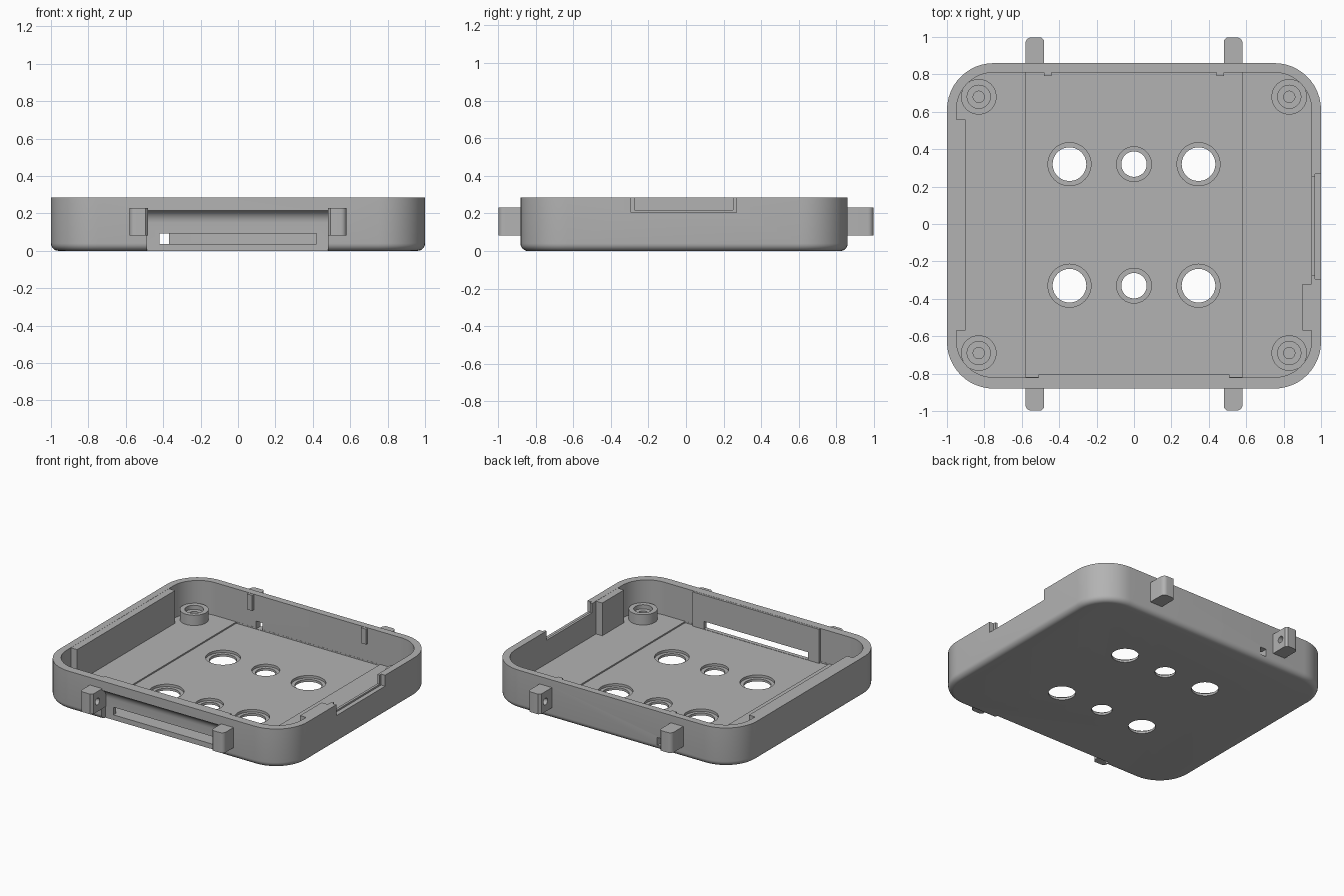
import bpy, bmesh, math
from mathutils import Matrix

old = bpy.data.objects.get("Cube")
if old:
    bpy.data.objects.remove(old, do_unlink=True)

grey = bpy.data.materials.new("plain grey")
grey.use_nodes = True
colour = (0.45, 0.45, 0.45, 1)
grey.diffuse_color = colour
grey.node_tree.nodes["Principled BSDF"].inputs["Base Color"].default_value = colour


def make(name, bm):
    bmesh.ops.recalc_face_normals(bm, faces=bm.faces[:])
    mesh = bpy.data.meshes.new(name)
    bm.to_mesh(mesh)
    bm.free()
    mesh.materials.append(grey)
    obj = bpy.data.objects.new(name, mesh)
    bpy.context.collection.objects.link(obj)
    return obj


def loft(name, rings):
    """Skin a stack of equal closed rings and cap both ends."""
    bm = bmesh.new()
    loops = [[bm.verts.new(p) for p in ring] for ring in rings]
    n = len(loops[0])
    for a, b in zip(loops, loops[1:]):
        for i in range(n):
            j = (i + 1) % n
            bm.faces.new((a[i], a[j], b[j], b[i]))
    bm.faces.new(loops[0])
    bm.faces.new(loops[-1])
    return make(name, bm)


def box(name, x0, x1, y0, y1, z0, z1):
    corners = [(x0, y0), (x1, y0), (x1, y1), (x0, y1)]
    return loft(name, [[(x, y, z) for x, y in corners] for z in (z0, z1)])


def rounded(x0, x1, y0, y1, r, z, steps=12):
    ring = []
    centres = [(x1 - r, y1 - r), (x0 + r, y1 - r), (x0 + r, y0 + r), (x1 - r, y0 + r)]
    for k, (cx, cy) in enumerate(centres):
        for i in range(steps + 1):
            a = math.pi / 2 * (k + i / steps)
            ring.append((cx + r * math.cos(a), cy + r * math.sin(a), z))
    return ring


def disc(x, y, r, z, n=48):
    return [(x + r * math.cos(2 * math.pi * i / n), y + r * math.sin(2 * math.pi * i / n), z)
            for i in range(n)]


def lathe(name, x, y, profile):
    return loft(name, [disc(x, y, r, z) for r, z in profile])


def boolean(target, tool, operation="DIFFERENCE"):
    mod = target.modifiers.new("cut", "BOOLEAN")
    mod.operation = operation
    mod.solver = "EXACT"
    mod.object = tool
    bpy.context.view_layer.objects.active = target
    bpy.ops.object.modifier_apply(modifier=mod.name)
    bpy.data.objects.remove(tool, do_unlink=True)


def smooth(obj):
    bpy.ops.object.select_all(action="DESELECT")
    obj.select_set(True)
    bpy.context.view_layer.objects.active = obj
    bpy.ops.object.shade_smooth_by_angle(angle=math.radians(30))


TOP = 0.285
FLOOR = 0.035
FRONT, BACK = -0.88, 0.86

# Tray shell with a rounded bottom edge
fillet = 0.04
rings = []
for i in range(7):
    a = math.pi / 2 * i / 6
    d = fillet * (1 - math.sin(a))
    rings.append(rounded(-1 + d, 1 - d, FRONT + d, BACK - d, 0.25 - d, fillet * (1 - math.cos(a))))
rings.append(rounded(-1, 1, FRONT, BACK, 0.25, TOP))
tray = loft("tray", rings)
boolean(tray, loft("cavity", [rounded(-0.95, 0.95, -0.82, 0.81, 0.2, z) for z in (0.045, 0.5)]))

# Sunken centre of the floor
boolean(tray, box("floor_step", -0.58, 0.58, -0.819, 0.809, FLOOR, 0.2))

# Thickened stretches of wall
boolean(tray, box("left_rib", -0.97, -0.9, -0.57, 0.56, 0.02, TOP - 0.001), "UNION")
boolean(tray, box("right_rib", 0.9, 0.97, -0.57, -0.32, 0.02, TOP - 0.001), "UNION")
boolean(tray, box("front_panel", -0.51, 0.51, -0.85, -0.805, 0.02, TOP - 0.001), "UNION")

# Front recess with a curved ceiling
profile = [(-1.1, -0.1), (-0.835, -0.1)]
for i in range(9):
    a = math.pi / 2 * i / 8
    profile.append((-0.9 + 0.065 * math.cos(a), 0.15 + 0.07 * math.sin(a)))
profile.append((-1.1, 0.22))
boolean(tray, loft("recess", [[(x, y, z) for y, z in profile] for x in (-0.487, 0.48)]))

# Long front slot and small back opening
boolean(tray, box("front_slot", -0.42, 0.42, -1, -0.7, 0.037, 0.093))
boolean(tray, box("back_slot", -0.42, -0.37, 0.7, 1, 0.037, 0.093))

# Stepped notch in the right rim
boolean(tray, box("notch", 0.92, 1.1, -0.273, 0.25, 0.217, 0.4))
boolean(tray, box("notch_rebate", 0.968, 1.1, -0.293, 0.268, 0.205, 0.4))

# Counterbored holes through the floor
for y in (-0.33, 0.32):
    for x, wide, narrow in ((-0.345, 0.115, 0.09), (0, 0.093, 0.068), (0.345, 0.115, 0.09)):
        boolean(tray, lathe("hole", x, y, [(narrow, -0.1), (narrow, 0.017), (wide, 0.017), (wide, 0.2)]))
smooth(tray)

# Corner screw bosses
for x in (-0.83, 0.83):
    for y in (-0.69, 0.68):
        boss = lathe("screw_boss", x, y, [(0.095, 0.03), (0.095, 0.12), (0.062, 0.12),
                                          (0.062, 0.09), (0.03, 0.09), (0.03, 0.045)])
        smooth(boss)

# Small clips inside the back wall
for x in (-0.46, 0.46):
    box("back_clip", x - 0.02, x + 0.02, 0.79, 0.83, 0.17, TOP - 0.002)

# Hinge lugs with pin sockets on their inner faces
for sx in (-1, 1):
    for sy in (-1, 1):
        outline = [(0.48, 0.83), (0.48, 0.98), (0.495, 0.997)]
        for i in range(7):
            a = math.pi / 2 * (1 - i / 6)
            outline.append((0.55 + 0.03 * math.cos(a), 0.967 + 0.03 * math.sin(a)))
        outline.append((0.58, 0.83))
        lug = loft("hinge_lug", [[(sx * x, sy * y, z) for x, y in outline] for z in (0.083, 0.23)])
        socket = loft("socket", [disc(0, 0, 0.024, z, 24) for z in (-0.05, 0.05)])
        socket.data.transform(Matrix.Translation((sx * 0.48, sy * 0.935, 0.157))
                              @ Matrix.Rotation(math.pi / 2, 4, "Y"))
        boolean(lug, socket)
        smooth(lug)
